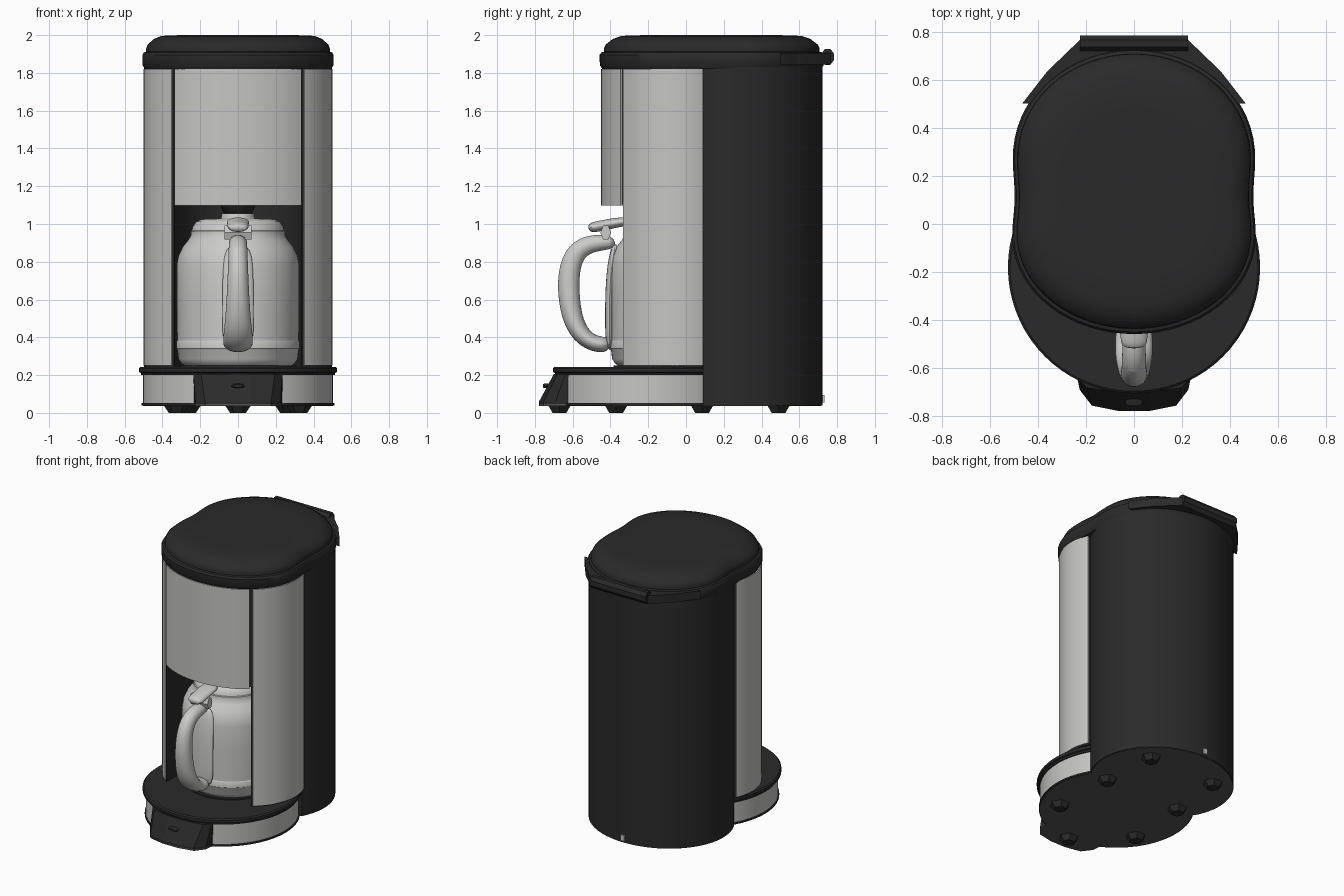
import bpy, bmesh
from math import sin, cos, pi, asin, acos
from mathutils import Vector

if "Cube" in bpy.data.objects:
    bpy.data.objects.remove(bpy.data.objects["Cube"])


def material(name, value):
    m = bpy.data.materials.new(name)
    m.use_nodes = True
    m.diffuse_color = (*value, 1)
    m.node_tree.nodes["Principled BSDF"].inputs["Base Color"].default_value = (*value, 1)
    return m


BLACK = material("black plastic", (0.023, 0.023, 0.023))
GREY = material("dark grey underside", (0.09, 0.09, 0.09))
STEEL = material("brushed steel", (0.56, 0.56, 0.55))
PALE = material("pale carafe", (0.6, 0.6, 0.59))


def loft(name, rings, mat, smooth=True):
    """Skin a stack of equal-length rings and cap both ends."""
    bm = bmesh.new()
    rows = [[bm.verts.new(p) for p in ring] for ring in rings]
    n = len(rows[0])
    for a, b in zip(rows, rows[1:]):
        for i in range(n):
            j = (i + 1) % n
            bm.faces.new((a[i], a[j], b[j], b[i]))
    bm.faces.new(rows[0][::-1])
    bm.faces.new(rows[-1])
    bmesh.ops.recalc_face_normals(bm, faces=bm.faces)
    me = bpy.data.meshes.new(name)
    bm.to_mesh(me)
    bm.free()
    ob = bpy.data.objects.new(name, me)
    bpy.context.collection.objects.link(ob)
    me.materials.append(mat)
    if smooth:
        bpy.ops.object.select_all(action='DESELECT')
        ob.select_set(True)
        bpy.context.view_layer.objects.active = ob
        bpy.ops.object.shade_smooth_by_angle(angle=0.6)
    return ob


def prism(name, pts, z0, z1, mat):
    return loft(name, [[(x, y, z) for x, y in pts] for z in (z0, z1)], mat)


def arc(cy, rx, ry, a0, a1, n=32):
    return [(rx * cos(a0 + (a1 - a0) * i / n), cy + ry * sin(a0 + (a1 - a0) * i / n))
            for i in range(n + 1)]


def circle(r, cy, z, n=48, cx=0):
    return [(cx + r * cos(2 * pi * i / n), cy + r * sin(2 * pi * i / n), z) for i in range(n)]


def mirror(pts):
    return [(-x, y) for x, y in pts]


def relax(pts, times):
    """Round the waist of a closed outline by averaging neighbours."""
    for _ in range(times):
        pts = [((pts[i - 1][0] + 2 * p[0] + pts[(i + 1) % len(pts)][0]) / 4,
                (pts[i - 1][1] + 2 * p[1] + pts[(i + 1) % len(pts)][1]) / 4)
               for i, p in enumerate(pts)]
    return pts


def sweep(name, path, mat):
    """Sweep an oval along a path of (y, z, half thickness, half width)."""
    rings = []
    for i, (y, z, t, w) in enumerate(path):
        p, q = path[max(i - 1, 0)], path[min(i + 1, len(path) - 1)]
        d = Vector((0, q[0] - p[0], q[1] - p[1])).normalized()
        side = Vector((0, -d.z, d.y))
        rings.append([Vector((w * cos(a), y, z)) + side * t * sin(a)
                      for a in (2 * pi * k / 12 for k in range(12))])
    ob = loft(name, rings, mat)
    mod = ob.modifiers.new("smooth", 'SUBSURF')
    mod.levels = mod.render_levels = 2
    return ob


# Shared plan: a front lobe and a rear lobe meeting at a waist
FRONT, REAR, WAIST, TOP = -0.05, 0.28, 0.09, 1.83
CAVITY = 0.335


def lobe_front(cy, rx, ry):
    a = asin((WAIST - cy) / ry)
    return arc(cy, rx, ry, -pi - a, a, 40)


def lobe_rear(rx, ry):
    a = asin((REAR - WAIST) / ry)
    return arc(REAR, rx, ry, -a, pi + a, 40)


# Rear housing with the rounded back of the carafe bay cut out
bay = asin((WAIST - FRONT) / CAVITY)
bay_back = arc(FRONT, CAVITY, CAVITY, pi - bay, bay)
prism("rear_housing", lobe_rear(0.497, 0.442) + bay_back, 0.04, TOP, BLACK)

# Side columns: black liner with a steel skin
for side, flip in (("left", list), ("right", mirror)):
    edge, end = -acos(0.69), asin((WAIST - FRONT) / 0.4)
    liner = (arc(FRONT, 0.492, 0.392, edge, end, 20)
             + arc(FRONT, CAVITY, CAVITY, bay, 0, 8) + [(CAVITY, -0.32)])
    prism(side + "_column_liner", flip(liner), 0.24, TOP, BLACK)
    edge = -acos(0.705)
    skin = arc(FRONT, 0.5, 0.4, edge, end, 24) + arc(FRONT, 0.48, 0.38, end, edge, 24)
    prism(side + "_column_skin", flip(skin), 0.25, 1.82, STEEL)

# Filter compartment above the carafe and its steel front panel
prism("filter_block", arc(FRONT, 0.485, 0.385, -pi, 0, 40) + arc(FRONT, CAVITY, CAVITY, 0, pi),
      1.105, TOP, BLACK)
a = acos(0.672)
prism("front_panel", arc(FRONT, 0.5, 0.4, -pi + a, -a) + arc(FRONT, 0.48, 0.38, -a, -pi + a),
      1.097, 1.82, STEEL)
loft("drip_spout", [circle(r, -0.075, z, 24) for r, z in ((0.06, 1.05), (0.075, 1.06), (0.1, 1.11))],
     BLACK)

# Lid: rim, step and chamfered top, on one rounded two-lobed outline
MID = 0.13
plan = relax(lobe_front(FRONT, 0.514, 0.414) + lobe_rear(0.512, 0.458)[1:-1], 7)
lid = [(0.975, 1.82), (0.998, 1.84), (1, 1.895), (0.985, 1.908), (0.962, 1.912),
       (0.96, 1.932), (0.945, 1.95), (0.88, 1.98), (0.8, 1.996), (0.6, 2.0)]
loft("lid", [[(x * s, MID + (y - MID) * s, z) for x, y in plan] for s, z in lid], BLACK)

# Hinge at the back of the lid
shoulder = [(0.465, 0.5), (0.36, 0.635), (0.225, 0.765)]
prism("hinge_shoulder", shoulder + mirror(shoulder[::-1]), 1.845, 1.905, BLACK)
loft("hinge_bar", [[(x, 0.75 + 0.036 * cos(k * pi / 4 + pi / 8),
                     1.885 + 0.046 * sin(k * pi / 4 + pi / 8)) for k in range(8)]
                   for x in (-0.225, 0.225)], BLACK)

# Control panel outline, shared with the underside
low = [(0.235, -0.6), (0.225, -0.69), (0.175, -0.755), (0.06, -0.778)]
high = [(0.238, -0.6), (0.236, -0.64), (0.195, -0.68), (0.06, -0.70)]

# Underside: grey plates over the whole footprint
BASE = -0.18
prism("underside", lobe_front(BASE, 0.503, 0.503) + lobe_rear(0.49, 0.436), 0.037, 0.046, GREY)
prism("panel_underside", low + mirror(low[::-1]), 0.037, 0.046, GREY)

# Base: black lower rim, steel band and warming deck
for name, r, z0, z1, mat in (("lower_rim", 0.51, 0.04, 0.052, BLACK),
                             ("base_band", 0.503, 0.05, 0.205, STEEL)):
    prism(name, arc(BASE, r, r, 0, 2 * pi, 72)[:-1], z0, z1, mat)
loft("base_deck", [circle(r, BASE, z, 72) for r, z in
                   ((0.512, 0.20), (0.515, 0.212), (0.524, 0.216), (0.524, 0.236), (0.515, 0.244))],
     BLACK)
loft("warming_plate", [circle(0.31, -0.075, z) for z in (0.24, 0.252)], BLACK)

# Control panel with its switch
loft("control_panel", [[(x, y, z) for x, y in half + mirror(half[::-1])]
                       for half, z in ((low, 0.04), (low, 0.06), (high, 0.205))], BLACK, False)
loft("switch", [[(0.036 * s * cos(k * pi / 8), y, 0.143 + 0.012 * s * sin(k * pi / 8))
                 for k in range(16)] for s, y in ((1, -0.72), (1, -0.75), (0.7, -0.757))], BLACK)

# Hexagonal feet
feet = [(0, -0.67)] + [(s * x, y) for x, y in ((0.325, -0.37), (0.3, 0.085), (0.265, 0.49))
                       for s in (1, -1)]
for i, (x, y) in enumerate(feet):
    loft("foot_%d" % (i + 1), [circle(r, y, z, 6, x) for r, z in ((0.042, 0), (0.072, 0.045))],
         BLACK, False)

# Power cord stub
prism("cord_stub", [(-0.014, 0.71), (0.014, 0.71), (0.014, 0.733), (-0.014, 0.733)],
      0.055, 0.095, PALE)

# Carafe body with its lid
CY = -0.075
body = [(0.285, 0.25), (0.3, 0.262), (0.316, 0.285), (0.322, 0.335), (0.326, 0.34),
        (0.326, 0.378), (0.322, 0.384), (0.325, 0.6), (0.325, 0.78), (0.316, 0.83),
        (0.292, 0.88), (0.264, 0.915), (0.25, 0.94), (0.25, 0.962), (0.243, 0.967)]
loft("carafe_body", [circle(r, CY, z, 64) for r, z in body], PALE)
loft("carafe_lid", [circle(r, CY, z, 64) for r, z in
                    ((0.245, 0.965), (0.24, 0.985), (0.222, 1.012), (0.195, 1.025), (0.09, 1.03),
                     (0.085, 1.055))], PALE)

# Carafe handle, strap and thumb lever
sweep("carafe_handle",
      [(-0.37, 0.9, 0.035, 0.048), (-0.49, 0.905, 0.05, 0.05), (-0.585, 0.86, 0.058, 0.052),
       (-0.622, 0.75, 0.06, 0.056), (-0.622, 0.62, 0.06, 0.062), (-0.602, 0.5, 0.056, 0.07),
       (-0.56, 0.415, 0.052, 0.08), (-0.49, 0.362, 0.046, 0.082), (-0.40, 0.36, 0.044, 0.076)],
      PALE)
sweep("handle_strap", [(-0.402, 0.325, 0.024, 0.085), (-0.407, 0.5, 0.024, 0.088),
                       (-0.402, 0.75, 0.024, 0.086), (-0.37, 0.9, 0.024, 0.07)], PALE)
sweep("thumb_lever", [(-0.52, 0.978, 0.026, 0.058), (-0.46, 0.988, 0.03, 0.058),
                      (-0.38, 1.006, 0.028, 0.06), (-0.28, 1.018, 0.022, 0.064)], PALE)
loft("lever_pivot", [[(x, -0.425 + 0.028 * cos(k * pi / 3), 0.955 + 0.042 * sin(k * pi / 3))
                      for k in range(6)] for x in (-0.072, 0.072)], PALE, False)
